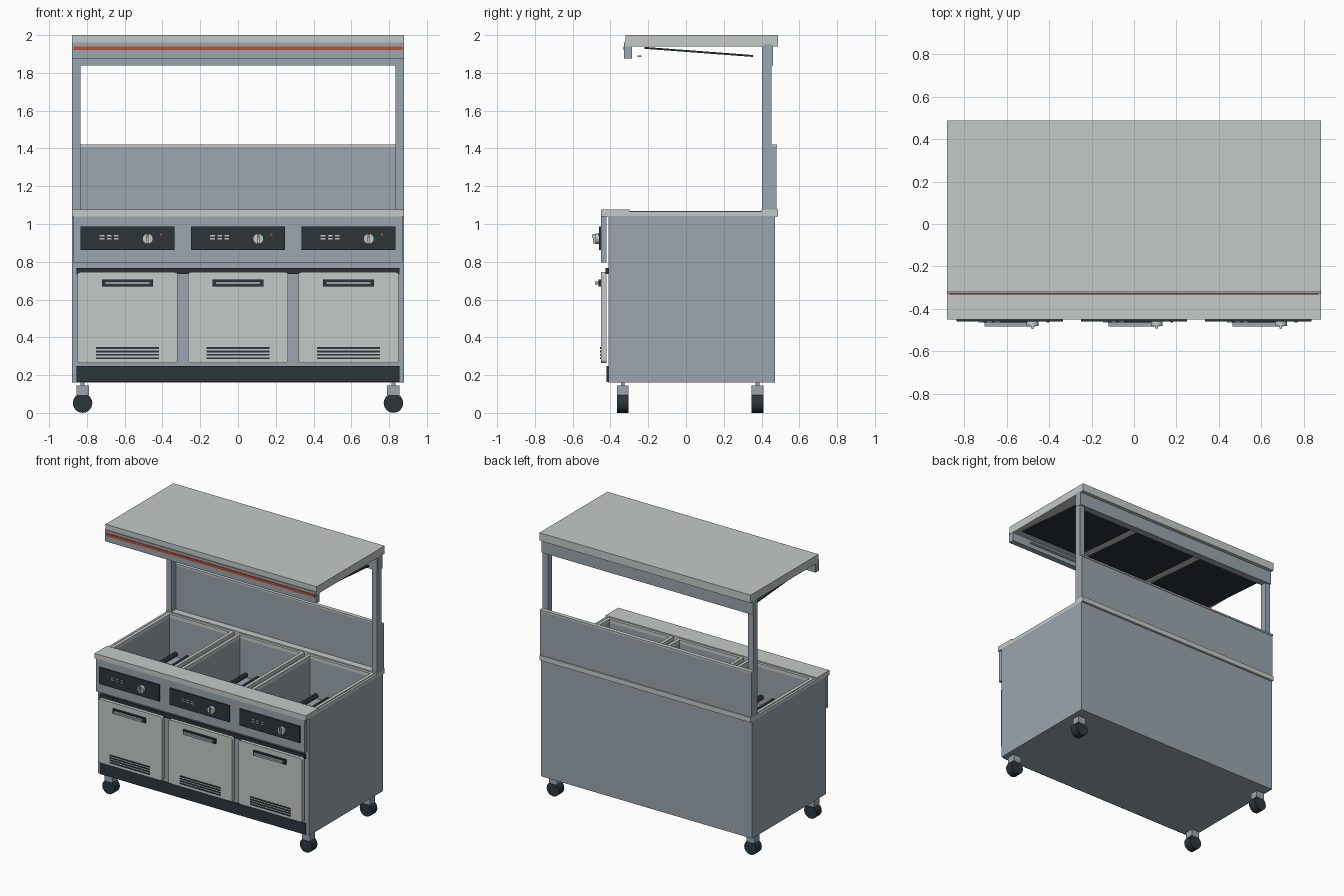
import bpy, bmesh, math
from mathutils import Matrix

if "Cube" in bpy.data.objects:
    bpy.data.objects.remove(bpy.data.objects["Cube"])


def material(name, rgb):
    m = bpy.data.materials.new(name)
    m.diffuse_color = (*rgb, 1)
    m.use_nodes = True
    m.node_tree.nodes["Principled BSDF"].inputs["Base Color"].default_value = m.diffuse_color
    return m


STEEL = material("blue_grey_steel", (0.32, 0.38, 0.42))
LIGHT = material("light_brushed_steel", (0.55, 0.585, 0.575))
DARK = material("dark_charcoal", (0.025, 0.035, 0.042))
RED = material("red_accent", (0.52, 0.07, 0.03))


def finish(name, bm, mat):
    bmesh.ops.recalc_face_normals(bm, faces=bm.faces)
    me = bpy.data.meshes.new(name)
    bm.to_mesh(me)
    bm.free()
    me.materials.append(mat)
    ob = bpy.data.objects.new(name, me)
    bpy.context.collection.objects.link(ob)
    return ob


def box(name, x, y, z, mat, round_front=0.0):
    """Box from (min, max) ranges; round_front rounds the edges running along y."""
    bm = bmesh.new()
    bmesh.ops.create_cube(bm, size=1)
    for v in bm.verts:
        for i, r in enumerate((x, y, z)):
            v.co[i] = r[0] if v.co[i] < 0 else r[1]
    if round_front:
        es = [e for e in bm.edges if abs(e.verts[0].co.y - e.verts[1].co.y) > 1e-5]
        bmesh.ops.bevel(bm, geom=es, offset=round_front, segments=3, profile=0.5, affect='EDGES')
    return finish(name, bm, mat)


def cylinder_y(name, x, z, y, radius, mat, sides=20):
    """Cylinder running along y."""
    bm = bmesh.new()
    bmesh.ops.create_cone(bm, cap_ends=True, segments=sides, radius1=radius, radius2=radius, depth=y[1] - y[0])
    bm.transform(Matrix.Translation((x, (y[0] + y[1]) / 2, z)) @ Matrix.Rotation(math.pi / 2, 4, 'X'))
    ob = finish(name, bm, mat)
    bpy.context.view_layer.objects.active = ob
    ob.select_set(True)
    bpy.ops.object.shade_smooth_by_angle(angle=math.radians(30))
    ob.select_set(False)
    return ob


BAYS = (-0.585, 0.0, 0.585)

# cabinet with three open wells
cabinet = box("cabinet", (-0.88, 0.88), (-0.41, 0.47), (0.16, 1.042), STEEL)
for c in BAYS:
    cutter = box("well_cutter", (c - 0.25, c + 0.25), (-0.28, 0.38), (0.76, 1.3), STEEL)
    mod = cabinet.modifiers.new("well", 'BOOLEAN')
    mod.operation = 'DIFFERENCE'
    mod.solver = 'EXACT'
    mod.object = cutter
    bpy.context.view_layer.objects.active = cabinet
    bpy.ops.object.modifier_apply(modifier=mod.name)
    bpy.data.objects.remove(cutter)

# counter edges
box("front_counter_lip", (-0.88, 0.88), (-0.45, -0.30), (1.04, 1.077), LIGHT)
box("rear_counter_ledge", (-0.88, 0.88), (0.40, 0.487), (1.04, 1.077), LIGHT)
for s, side in ((-1, "left"), (1, "right")):
    xs = sorted((s * 0.864, s * 0.88))
    box(side + "_counter_rail", xs, (-0.30, 0.40), (1.04, 1.066), LIGHT)
    xs = sorted((s * 0.835, s * 0.878))
    box(side + "_post", xs, (0.403, 0.452), (1.07, 1.95), STEEL)

# front fascia, trim bar and kick plate
box("control_fascia", (-0.87, 0.87), (-0.45, -0.42), (0.795, 1.042), STEEL)
box("trim_bar", (-0.855, 0.855), (-0.425, -0.408), (0.735, 0.768), DARK)
box("kick_plate", (-0.855, 0.855), (-0.42, -0.408), (0.163, 0.247), DARK)

for c in BAYS:
    # rim around each well
    for s in (-1, 1):
        xs = sorted((c + s * 0.25, c + s * 0.274))
        box("well_side_rim", xs, (-0.30, 0.40), (1.04, 1.068), LIGHT)
    box("well_front_rim", (c - 0.25, c + 0.25), (-0.30, -0.28), (1.04, 1.068), LIGHT)
    box("well_back_rim", (c - 0.25, c + 0.25), (0.38, 0.40), (1.04, 1.068), LIGHT)
    # heating tubes at the bottom of the well
    for dx in (-0.15, -0.05, 0.05, 0.15):
        cylinder_y("heating_tube", c + dx, 0.82, (-0.279, 0.31), 0.018, DARK, 12)

    # control panel with display dashes, knob and lamp
    box("control_panel", (c - 0.25, c + 0.25), (-0.46, -0.449), (0.863, 0.988), DARK)
    for z in (0.922, 0.938):
        for dx in (-0.135, -0.097, -0.059):
            box("display_dash", (c + dx - 0.012, c + dx + 0.012), (-0.463, -0.459), (z - 0.003, z + 0.003), LIGHT)
    cylinder_y("knob", c + 0.107, 0.922, (-0.48, -0.459), 0.028, LIGHT, 24)
    box("knob_grip", (c + 0.101, c + 0.113), (-0.492, -0.479), (0.898, 0.946), LIGHT)
    box("knob_pointer", (c + 0.105, c + 0.109), (-0.494, -0.491), (0.926, 0.946), DARK)
    cylinder_y("indicator_lamp", c + 0.178, 0.944, (-0.465, -0.459), 0.006, RED, 12)

    # door with handle and vent slots
    box("door", (c - 0.265, c + 0.265), (-0.45, -0.42), (0.265, 0.745), LIGHT, 0.014)
    box("handle_housing", (c - 0.135, c + 0.135), (-0.464, -0.449), (0.67, 0.706), DARK)
    box("handle_bar", (c - 0.12, c + 0.12), (-0.482, -0.463), (0.68, 0.696), STEEL)
    for i in range(4):
        z = 0.285 + i * 0.018
        box("vent_slot", (c - 0.168, c + 0.168), (-0.454, -0.449), (z, z + 0.009), DARK)

# back panel with cap, top beam
box("back_panel", (-0.88, 0.88), (0.453, 0.478), (1.07, 1.41), STEEL)
box("back_panel_cap", (-0.88, 0.88), (0.452, 0.483), (1.408, 1.42), LIGHT)
box("top_beam", (-0.88, 0.88), (0.407, 0.46), (1.84, 1.95), STEEL)

# hood with fascia, stripe, lamp rail and sloped filters
box("hood", (-0.88, 0.88), (-0.32, 0.487), (1.94, 2.0), LIGHT)
box("hood_fascia", (-0.879, 0.879), (-0.327, -0.285), (1.875, 1.96), STEEL)
box("hood_stripe", (-0.87, 0.87), (-0.331, -0.326), (1.92, 1.94), RED)
box("hood_rail", (-0.75, 0.75), (-0.256, -0.236), (1.885, 1.892), LIGHT)
for c in BAYS:
    f = box("hood_filter", (-0.26, 0.26), (-0.288, 0.288), (-0.005, 0.005), DARK)
    f.location = (c, 0.0675, 1.911)
    f.rotation_euler.x = -0.0747

# casters
for x in (-0.823, 0.823):
    for y in (-0.335, 0.378):
        cylinder_y("caster_wheel", x, 0.052, (y - 0.031, y + 0.031), 0.052, DARK, 16)
        box("caster_bracket", (x - 0.033, x + 0.033), (y - 0.0315, y + 0.0315), (0.095, 0.146), STEEL)
        box("caster_stem", (x - 0.01, x + 0.01), (y - 0.01, y + 0.01), (0.14, 0.165), STEEL)
